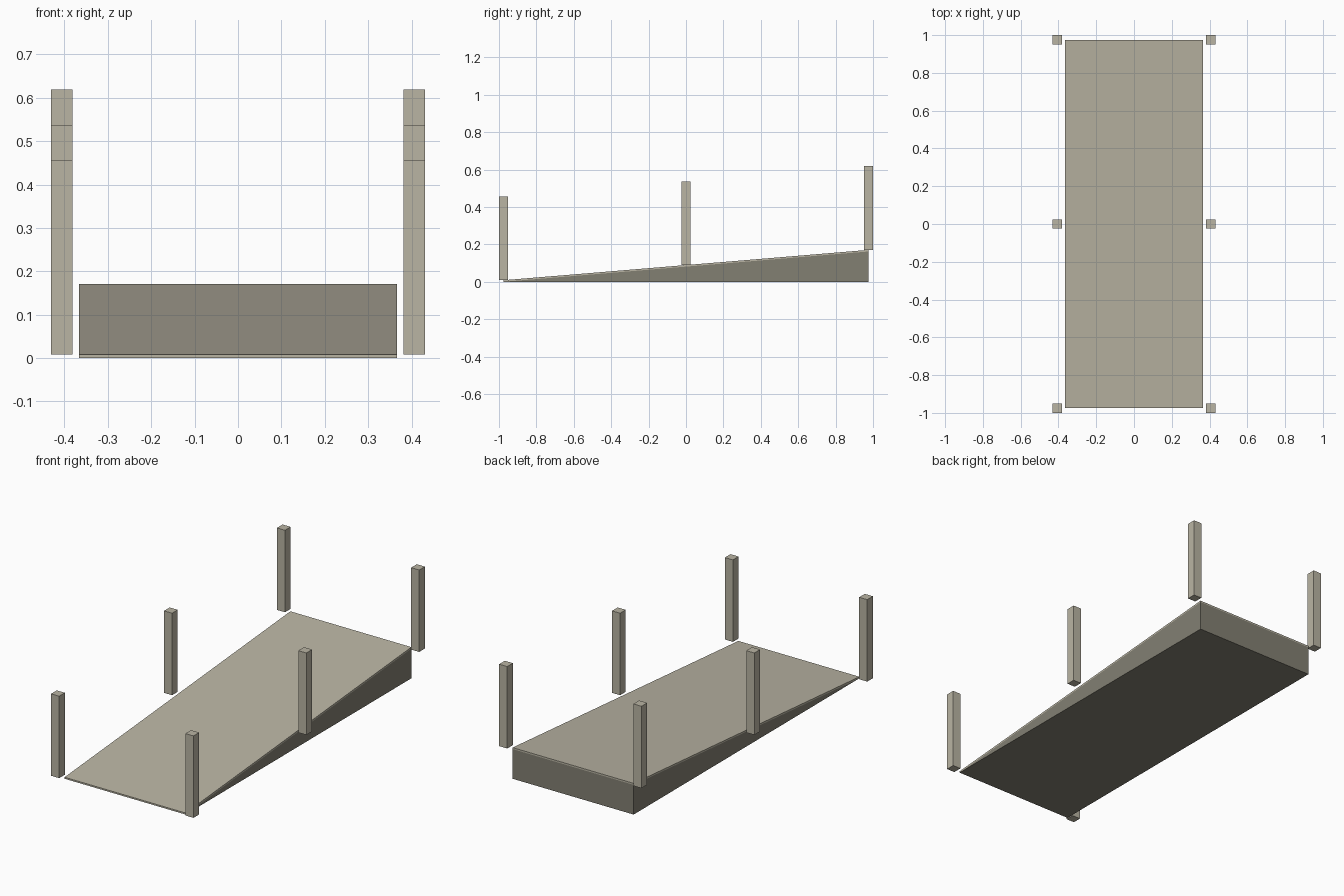
import bpy

if "Cube" in bpy.data.objects:
    bpy.data.objects.remove(bpy.data.objects["Cube"])

W, L = 0.366, 0.975          # ramp half width, half length
RISE, T = 0.162, 0.0085      # ramp rise, deck thickness
POST_S, POST_H, POST_X = 0.0488, 0.448, 0.406


def material(name, rgb):
    m = bpy.data.materials.new(name)
    m.diffuse_color = (*rgb, 1)
    m.use_nodes = True
    m.node_tree.nodes["Principled BSDF"].inputs["Base Color"].default_value = m.diffuse_color
    return m


LIGHT = material("light_concrete", (0.49, 0.46, 0.37))
DARK = material("dark_concrete", (0.225, 0.214, 0.171))


def extrude_x(name, profile, x0, x1, mat):
    """Extrude a counter-clockwise (y, z) profile from x0 to x1."""
    n = len(profile)
    verts = [(x, y, z) for x in (x0, x1) for y, z in profile]
    faces = [tuple(reversed(range(n))), tuple(range(n, 2 * n))]
    faces += [(i, (i + 1) % n, (i + 1) % n + n, i + n) for i in range(n)]
    me = bpy.data.meshes.new(name)
    me.from_pydata(verts, [], faces)
    me.materials.append(mat)
    ob = bpy.data.objects.new(name, me)
    bpy.context.collection.objects.link(ob)
    return ob


# Solid wedge base
extrude_x("ramp_base", [(-L, 0), (L, 0), (L, RISE)], -W, W, DARK)

# Thin sloping deck on top
extrude_x("ramp_deck", [(-L, 0), (L, RISE), (L, RISE + T), (-L, T)], -W, W, LIGHT)

# Three posts along each side, standing at deck height
h = POST_S / 2
for side, sx in (("left", -1), ("right", 1)):
    for place, t in (("front", 0), ("middle", 0.5), ("back", 1)):
        y, z = -L + 2 * L * t, T + RISE * t
        extrude_x(f"{side}_{place}_post",
                  [(y - h, z), (y + h, z), (y + h, z + POST_H), (y - h, z + POST_H)],
                  sx * POST_X - h, sx * POST_X + h, LIGHT)
